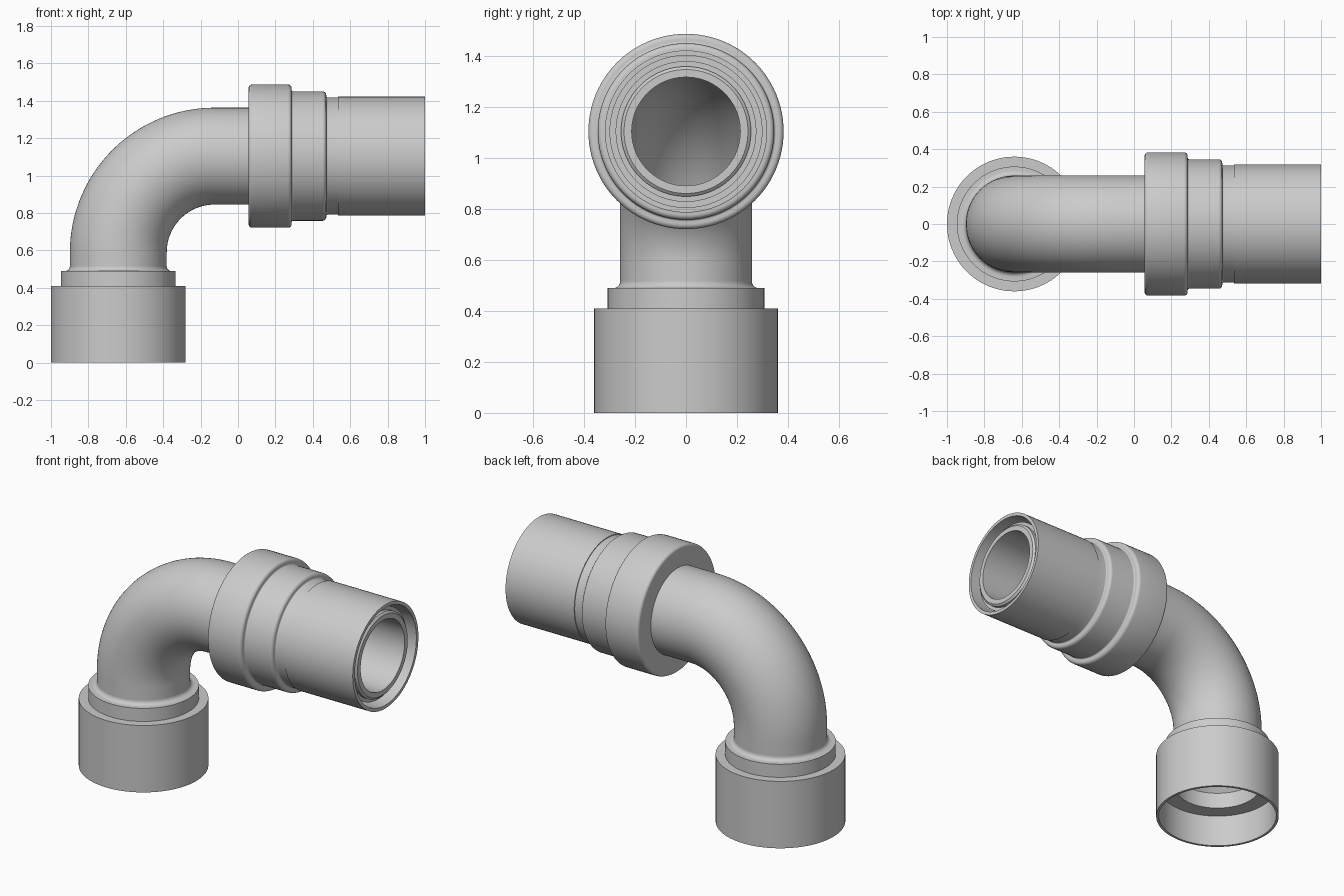
import bpy, bmesh
from math import sin, cos, pi, radians
from mathutils import Vector, Matrix

SEGMENTS = 96
AXIS_X, AXIS_Z = -0.64, 1.104      # socket axis and outlet axis
BEND = 0.515                       # centreline radius of the bend
BORE, PIPE = 0.213, 0.259

if "Cube" in bpy.data.objects:
    bpy.data.objects.remove(bpy.data.objects["Cube"], do_unlink=True)

grey = bpy.data.materials.new("light grey")
grey.use_nodes = True
colour = (0.6, 0.6, 0.6, 1)
grey.diffuse_color = colour
grey.node_tree.nodes["Principled BSDF"].inputs["Base Color"].default_value = colour


def arc(along, radius, size, start, end, steps=6):
    """Rounded profile corner, as (distance along axis, radius) points."""
    angles = [radians(start + (end - start) * i / steps) for i in range(steps + 1)]
    return [(along + size * cos(a), radius + size * sin(a)) for a in angles]


def loft(name, stations):
    """Join a closed loop of rings, each given as (centre, direction, radius)."""
    bm = bmesh.new()
    rings = []
    for centre, direction, radius in stations:
        side = Vector((0, 1, 0))
        up = direction.cross(side)
        rings.append([bm.verts.new(centre + radius * (side * cos(t) + up * sin(t)))
                      for t in (2 * pi * i / SEGMENTS for i in range(SEGMENTS))])
    for a, b in zip(rings, rings[1:] + rings[:1]):
        for i in range(SEGMENTS):
            j = (i + 1) % SEGMENTS
            bm.faces.new((a[i], a[j], b[j], b[i]))
    bmesh.ops.recalc_face_normals(bm, faces=bm.faces)
    mesh = bpy.data.meshes.new(name)
    bm.to_mesh(mesh)
    bm.free()
    mesh.materials.append(grey)
    obj = bpy.data.objects.new(name, mesh)
    bpy.context.collection.objects.link(obj)
    bpy.ops.object.select_all(action='DESELECT')
    obj.select_set(True)
    bpy.context.view_layer.objects.active = obj
    bpy.ops.object.shade_smooth_by_angle(angle=radians(32))
    return obj


def lathe(name, origin, direction, profile):
    return loft(name, [(origin + direction * d, direction, r) for d, r in profile])


UP, RIGHT = Vector((0, 0, 1)), Vector((1, 0, 0))

# Lower socket: thin cup, collar, and flare into the pipe
lathe("lower_socket", Vector((AXIS_X, 0, 0)), UP,
      [(0, 0.345), (0, 0.36), (0.41, 0.36), (0.41, 0.307), (0.49, 0.307)]
      + arc(0.515, PIPE + 0.025, 0.025, 180, 270)
      + [(0.515, BORE), (0.34, BORE), (0.3, 0.25), (0.2, 0.25), (0.2, 0.345)])

# Bent pipe: straight, quarter turn, straight
pivot = Vector((AXIS_X + BEND, 0, AXIS_Z - BEND))
path = [(Vector((AXIS_X, 0, 0.515)), UP)]
for i in range(33):
    a = pi / 2 * i / 32
    path.append((pivot + BEND * Vector((-cos(a), 0, sin(a))), Vector((sin(a), 0, cos(a)))))
path.append((Vector((0.057, 0, AXIS_Z)), RIGHT))
loft("bent_pipe", [(c, d, PIPE) for c, d in path]
     + [(c, d, BORE) for c, d in reversed(path)])

# Outlet: rounded flange, rounded step, sleeve with a grooved open end
lathe("outlet_coupling", Vector((0, 0, AXIS_Z)), RIGHT,
      [(0.057, BORE)]
      + arc(0.075, 0.365, 0.018, 180, 90)
      + arc(0.267, 0.363, 0.02, 90, 0)
      + arc(0.295, 0.354, 0.008, 180, 270)
      + arc(0.452, 0.326, 0.02, 90, 0)
      + arc(0.48, 0.321, 0.008, 180, 270)
      + [(0.535, 0.313), (0.535, 0.318), (1, 0.318), (1, 0.298),
         (0.85, 0.298), (0.85, 0.276), (0.95, 0.276), (0.95, 0.255),
         (0.97, 0.255), (0.98, 0.243), (0.98, BORE)])
